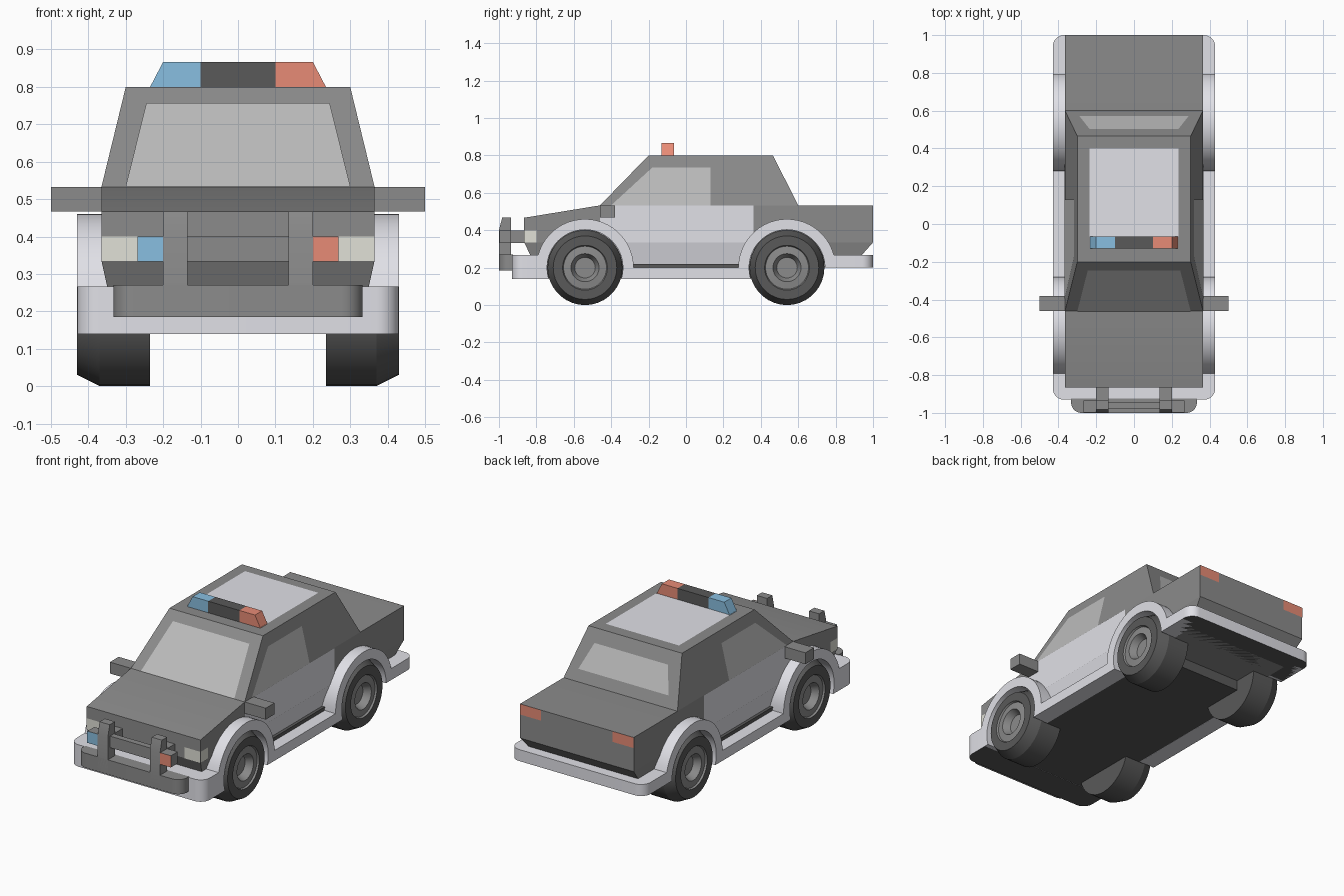
import bpy, bmesh
from math import sin, cos, pi, radians
from mathutils import Vector

if "Cube" in bpy.data.objects:
    bpy.data.objects.remove(bpy.data.objects["Cube"])


def material(name, r, g, b):
    m = bpy.data.materials.new(name)
    m.diffuse_color = (r, g, b, 1)
    m.use_nodes = True
    m.node_tree.nodes["Principled BSDF"].inputs["Base Color"].default_value = m.diffuse_color
    return m


GREY = material("body_grey", 0.26, 0.26, 0.26)
DARK = material("dark_grey", 0.1, 0.1, 0.1)
WHITE = material("white", 0.75, 0.75, 0.8)
GLASS = material("glass_grey", 0.5, 0.5, 0.5)
LAMP = material("lamp_white", 0.75, 0.75, 0.68)
RED = material("red", 0.8, 0.26, 0.18)
BLUE = material("blue", 0.25, 0.52, 0.75)


def finish(name, bm, *mats, dark_below=False):
    bmesh.ops.recalc_face_normals(bm, faces=bm.faces)
    if dark_below:
        for f in bm.faces:
            f.material_index = int(f.normal.z < -0.9)
    me = bpy.data.meshes.new(name)
    bm.to_mesh(me)
    bm.free()
    for m in mats:
        me.materials.append(m)
    me.shade_smooth()
    me.set_sharp_from_angle(angle=radians(22))
    ob = bpy.data.objects.new(name, me)
    bpy.context.collection.objects.link(ob)
    return ob


def place(axis, p, t):
    return {"x": (t, p[0], p[1]), "y": (p[0], t, p[1]), "z": (p[0], p[1], t)}[axis]


def prism(name, axis, pts, a, b, *mats, end_pts=None, dark_below=False):
    """Extrude a profile along an axis, optionally lofting to another profile."""
    bm = bmesh.new()
    lo = [bm.verts.new(place(axis, p, a)) for p in pts]
    hi = [bm.verts.new(place(axis, p, b)) for p in (end_pts or pts)]
    bm.faces.new(lo)
    bm.faces.new(hi)
    n = len(lo)
    for i in range(n):
        bm.faces.new((lo[i], lo[(i + 1) % n], hi[(i + 1) % n], hi[i]))
    return finish(name, bm, *mats, dark_below=dark_below)


def rect(x0, x1, y0, y1):
    return [(x0, y0), (x1, y0), (x1, y1), (x0, y1)]


def box(name, x, y, z, mat):
    return prism(name, "z", rect(*x, *y), *z, mat)


def panel(name, pts, mat, lift=0.003):
    """Thin coloured patch lying just above a body surface."""
    pts = [Vector(p) for p in pts]
    n = (pts[1] - pts[0]).cross(pts[2] - pts[0]).normalized()
    if n.dot(sum(pts, Vector()) / len(pts) - Vector((0, 0, 0.4))) < 0:
        n, pts = -n, pts[::-1]
    me = bpy.data.meshes.new(name)
    me.from_pydata([p + n * lift for p in pts], [], [range(len(pts))])
    me.materials.append(mat)
    bpy.context.collection.objects.link(bpy.data.objects.new(name, me))


def arc(cy, cz, r, a0, a1, n=24):
    return [(cy + r * cos(a0 + (a1 - a0) * i / n), cz + r * sin(a0 + (a1 - a0) * i / n))
            for i in range(n + 1)]


def bumper_plan(w, y_end, y_in, r):
    """Plan outline with rounded corners at the y_end side."""
    s = 1 if y_end > y_in else -1
    corner = arc(w - r, 0, r, 0, pi / 2, 8)
    right = [(x, y_end - s * r + s * y) for x, y in corner]
    return [(w, y_in)] + right + [(-x, y) for x, y in right[::-1]] + [(-w, y_in)]


# Body shell and tapered underbody
prism("body", "x", [(-0.865, 0.335), (-0.865, 0.467), (-0.46, 0.533), (1, 0.533), (1, 0.335)],
      -0.365, 0.365, GREY)
prism("lower_body", "z", rect(-0.335, 0.335, -0.80, 0.88), 0.2, 0.335, GREY,
      end_pts=rect(-0.365, 0.365, -0.865, 1))
box("underside", (-0.36, 0.36), (-0.78, 0.6), (0.141, 0.22), DARK)

# Cabin with front, rear and roof patches
prism("cabin", "z", rect(-0.365, 0.365, -0.46, 0.6), 0.533, 0.8, GREY,
      end_pts=rect(-0.3, 0.3, -0.2, 0.465))
panel("windscreen", [(-0.30, -0.46, 0.533), (0.30, -0.46, 0.533),
                     (0.245, -0.244, 0.755), (-0.245, -0.244, 0.755)], GLASS)
panel("rear_window", [(-0.29, 0.57, 0.592), (0.29, 0.57, 0.592),
                      (0.235, 0.5, 0.73), (-0.235, 0.5, 0.73)], GLASS)
panel("roof_panel", [(*p, 0.8) for p in rect(-0.235, 0.235, -0.13, 0.4)], WHITE)

# Bumpers and roof light bar
prism("front_bumper", "z", bumper_plan(0.43, -0.93, -0.76, 0.06), 0.14, 0.267, WHITE, DARK,
      dark_below=True)
prism("rear_bumper", "z", bumper_plan(0.43, 1, 0.76, 0.06), 0.2, 0.267, WHITE, DARK,
      dark_below=True)
box("light_bar_middle", (-0.1, 0.1), (-0.13, -0.065), (0.8, 0.867), DARK)
for s, side, mat in ((-1, "left", BLUE), (1, "right", RED)):
    prism("roof_light_" + side, "y",
          [(s * 0.1, 0.8), (s * 0.235, 0.8), (s * 0.2, 0.867), (s * 0.1, 0.867)],
          -0.13, -0.065, mat)

# Push bar at the front
prism("push_bar_base", "z", bumper_plan(0.333, -1, -0.925, 0.055), 0.185, 0.27, GREY)
box("push_bar_cross", (-0.14, 0.14), (-0.98, -0.945), (0.333, 0.4), GREY)

# Side trim outline: arches and sill in one profile
dip, top = 0.297, 0.26
trim = ([(-0.87, 0.14)] + arc(-0.54, 0.2, 0.203, pi + dip, -dip)
        + arc(0.54, 0.2, 0.203, pi + dip, 0) + [(0.93, 0.2), (0.93, 0.267)]
        + arc(0.54, 0.2, 0.26, top, pi) + arc(-0.54, 0.2, 0.26, 0, pi - top)
        + [(-0.87, 0.267)])

# Wheel cross-section: radius, distance from the car centre, material
tyre = [(0, 0.235), (0.2, 0.235), (0.2, 0.37), (0.17, 0.43), (0.12, 0.43),
        (0.115, 0.42), (0.075, 0.425), (0.055, 0.385), (0, 0.385)]


def wheel(name, s, y):
    bm = bmesh.new()
    vs = [bm.verts.new((s * x, y, 0.2 + r)) for r, x in tyre]
    es = [bm.edges.new(e) for e in zip(vs, vs[1:])]
    bmesh.ops.spin(bm, geom=vs + es, cent=(0, y, 0.2), axis=(1, 0, 0), angle=2 * pi,
                   steps=36, use_duplicate=False)
    bmesh.ops.remove_doubles(bm, verts=bm.verts, dist=0.0005)
    for f in bm.faces:
        c = f.calc_center_median()
        r = (Vector((y, 0.2)) - Vector((c.y, c.z))).length
        f.material_index = int(r < 0.118 and abs(c.x) > 0.3)
    finish(name, bm, DARK, GREY)


# Everything that repeats on both sides
for s, side, lamp in ((-1, "left", BLUE), (1, "right", RED)):
    def span(a, b):
        return tuple(sorted((s * a, s * b)))

    prism("side_trim_" + side, "x", trim, *span(0.33, 0.43), WHITE, DARK, dark_below=False)
    wheel("front_wheel_" + side, s, -0.54)
    wheel("rear_wheel_" + side, s, 0.54)
    box("mirror_" + side, span(0.35, 0.5), (-0.46, -0.38), (0.467, 0.533), GREY)

    # Door and side glass
    panel("door_" + side, [(s * 0.365, *p) for p in rect(-0.46, 0.36, 0.335, 0.533)], WHITE)
    panel("lower_door_" + side, [(s * 0.335, -0.36, 0.2), (s * 0.335, 0.36, 0.2),
                                 (s * 0.365, 0.36, 0.335), (s * 0.365, -0.46, 0.335)], WHITE)
    panel("side_window_" + side, [(s * (0.365 - (z - 0.533) * 0.2434), y, z) for y, z in
                                  ((-0.4, 0.533), (0.13, 0.533), (0.13, 0.735), (-0.18, 0.735))],
          GLASS)

    # Head and tail lights
    panel("headlight_" + side, [(x, -0.865, z) for x, z in rect(s * 0.265, s * 0.365, 0.335, 0.4)],
          LAMP)
    panel("headlight_wrap_" + side, [(s * 0.365, *p) for p in rect(-0.865, -0.8, 0.335, 0.4)], LAMP)
    panel("tail_light_" + side, [(x, 1, z) for x, z in rect(s * 0.23, s * 0.365, 0.472, 0.533)],
          RED, 0.001)

    # Push bar post, arm and auxiliary light
    prism("push_bar_post_" + side, "x", [(-1, 0.2), (-1, 0.4), (-0.983, 0.467),
                                         (-0.935, 0.467), (-0.935, 0.2)], *span(0.135, 0.2), GREY)
    box("push_bar_arm_" + side, span(0.135, 0.2), (-0.94, -0.86), (0.333, 0.4), GREY)
    box("push_light_housing_" + side, span(0.2, 0.268), (-0.997, -0.935), (0.333, 0.4), GREY)
    panel("push_light_" + side, [(x, -0.997, z) for x, z in rect(s * 0.2, s * 0.268, 0.333, 0.4)],
          lamp, 0.002)
